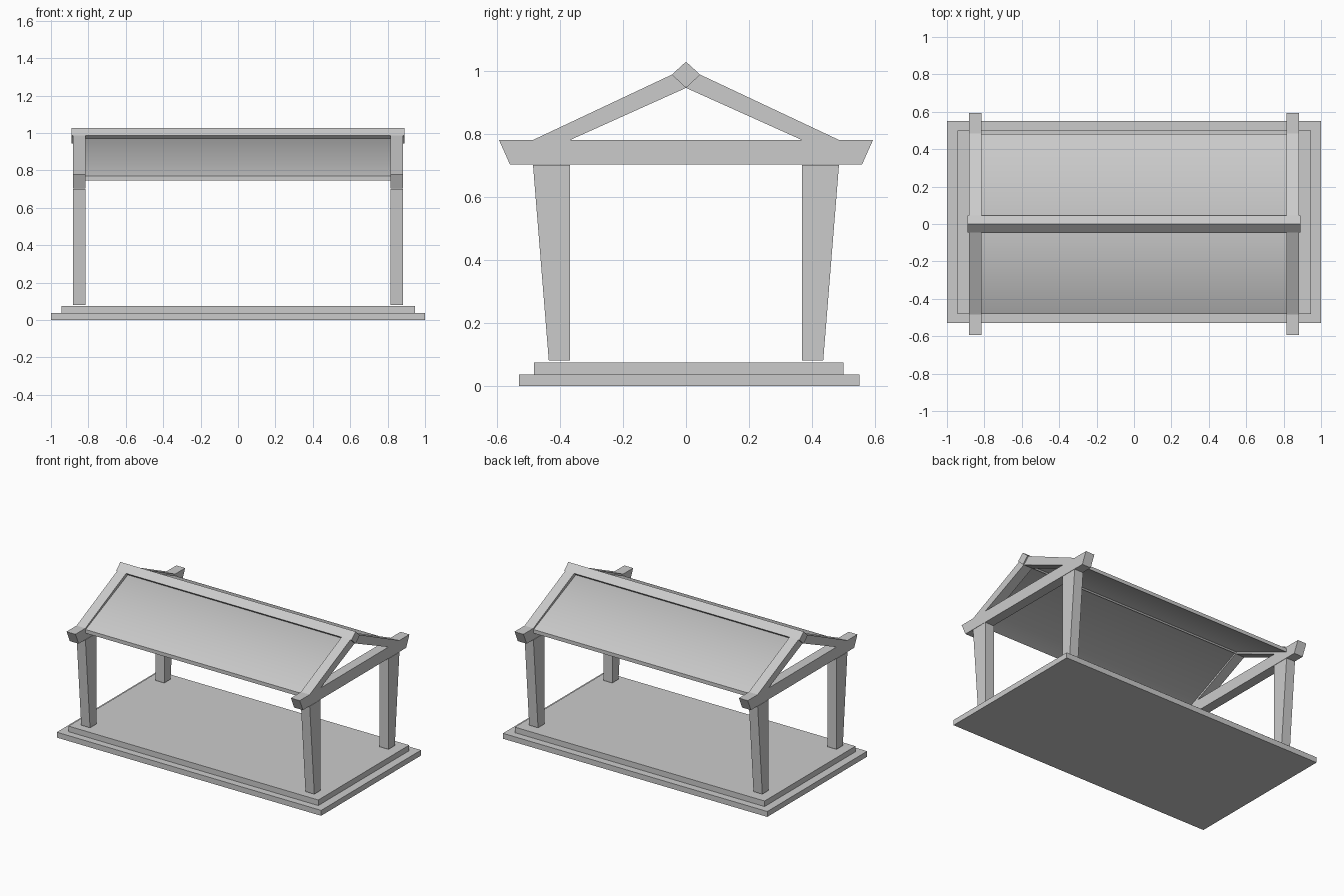
import bpy
import math

if "Cube" in bpy.data.objects:
    bpy.data.objects.remove(bpy.data.objects["Cube"])


def extrude_profile(name, profile, x0, x1):
    """Solid from a (y, z) outline swept along x."""
    n = len(profile)
    verts = [(x, y, z) for x in (x0, x1) for y, z in profile]
    faces = [tuple(range(n))[::-1], tuple(range(n, 2 * n))]
    faces += [(i, (i + 1) % n, n + (i + 1) % n, n + i) for i in range(n)]
    mesh = bpy.data.meshes.new(name)
    mesh.from_pydata(verts, [], faces)
    obj = bpy.data.objects.new(name, mesh)
    bpy.context.collection.objects.link(obj)
    # Make all normals point outward
    bpy.context.view_layer.objects.active = obj
    obj.select_set(True)
    bpy.ops.object.mode_set(mode='EDIT')
    bpy.ops.mesh.select_all(action='SELECT')
    bpy.ops.mesh.normals_make_consistent(inside=False)
    bpy.ops.object.mode_set(mode='OBJECT')
    obj.select_set(False)
    return obj


def rect(y0, y1, z0, z1):
    return [(y0, z0), (y1, z0), (y1, z1), (y0, z1)]


# Stepped platform
extrude_profile("base_lower_step", rect(-0.53, 0.55, 0, 0.037), -1, 1)
extrude_profile("base_upper_step", rect(-0.482, 0.50, 0.037, 0.075), -0.945, 0.945)

# End frames: tapered posts, tie beam and rafters
post = [(0.367, 0.08), (0.435, 0.08), (0.485, 0.70), (0.367, 0.70)]
rafter = [(0.367, 0.78), (0.485, 0.78), (0.045, 0.987), (0, 0.945)]
beam = [(-0.558, 0.702), (0.558, 0.702), (0.593, 0.78), (-0.593, 0.78)]
for end, x0, x1 in (("left", -0.882, -0.815), ("right", 0.815, 0.882)):
    extrude_profile(end + "_tie_beam", beam, x0, x1)
    for side, s in (("front", -1), ("back", 1)):
        for part, outline in (("post", post), ("rafter", rafter)):
            extrude_profile(f"{end}_{side}_{part}",
                            [(s * y, z) for y, z in outline], x0, x1)

# Diamond ridge beam
extrude_profile("ridge_beam", [(0, 0.945), (0.045, 0.987), (0, 1.028), (-0.045, 0.987)],
                -0.89, 0.89)

# Thin gabled roof panel, smooth over the ridge and sharp at the eaves
roof = extrude_profile("roof_panel", [(-0.482, 0.745), (0, 0.957), (0.482, 0.745),
                                      (0.482, 0.77), (0, 0.982), (-0.482, 0.77)],
                       -0.815, 0.815)
bpy.context.view_layer.objects.active = roof
roof.select_set(True)
bpy.ops.object.shade_smooth_by_angle(angle=math.radians(52))
